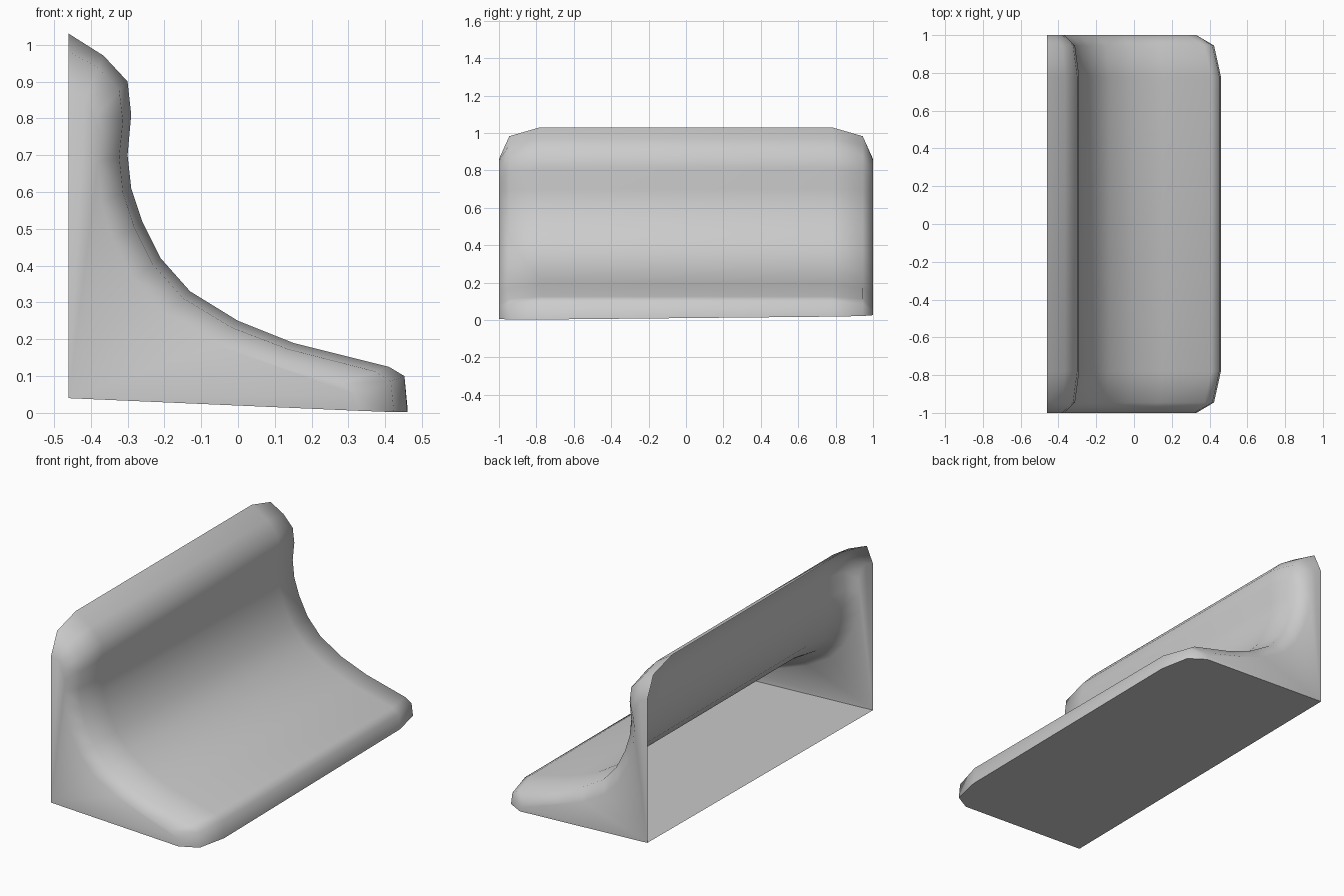
import bpy, bmesh, math

if "Cube" in bpy.data.objects:
    bpy.data.objects.remove(bpy.data.objects["Cube"])

# Curved profile (x, z) through the middle, from the upper back edge to the front lip
mid = [(-.46, 1.03), (-.365, .97), (-.30, .90), (-.29, .81), (-.30, .70), (-.29, .61),
       (-.26, .52), (-.21, .42), (-.13, .33), (0, .25), (.15, .19), (.41, .125),
       (.452, .10), (.46, 0)]
# Same profile drawn in at the end walls
end = [(-.46, .86), (-.415, .85), (-.38, .81), (-.37, .75), (-.38, .68), (-.37, .57),
       (-.34, .47), (-.285, .36), (-.20, .265), (-.06, .185), (.10, .13), (.28, .08),
       (.32, .05), (.33, 0)]
# Stations along the length: (y, blend from mid to end)
stations = [(-1, 1), (-.945, .28), (-.78, 0), (.78, 0), (.945, .28), (1, 1)]


def floor_z(x, y):
    return .04 * (.46 - x) / .92 + .01 * (y + 1)


bm = bmesh.new()
rows = []
for y, f in stations:
    row = []
    for i, (a, b) in enumerate(zip(mid, end)):
        x = a[0] + (b[0] - a[0]) * f
        z = a[1] + (b[1] - a[1]) * f
        if i == len(mid) - 1:
            z = floor_z(x, y)
        row.append(bm.verts.new((x, y, z)))
    rows.append(row)

# Rounded front skin
for r, s in zip(rows, rows[1:]):
    for i in range(len(mid) - 1):
        bm.faces.new((r[i], r[i + 1], s[i + 1], s[i]))

# End walls and floor; the back stays open
c0, c1 = [bm.verts.new((-.46, y, floor_z(-.46, y))) for y in (-1, 1)]
bm.faces.new([c0] + rows[0][::-1])
bm.faces.new([c1] + rows[-1])
bm.faces.new([c0, c1] + [r[-1] for r in rows[::-1]])
bmesh.ops.recalc_face_normals(bm, faces=bm.faces[:])
skin = bm.faces[0]
skin.normal_update()
if skin.normal.z < 0:
    bmesh.ops.reverse_faces(bm, faces=bm.faces[:])

mesh = bpy.data.meshes.new("curved_shell")
bm.to_mesh(mesh)
bm.free()
obj = bpy.data.objects.new("curved_shell", mesh)
bpy.context.collection.objects.link(obj)
bpy.context.view_layer.objects.active = obj
obj.select_set(True)
bpy.ops.object.shade_smooth_by_angle(angle=math.radians(65))
